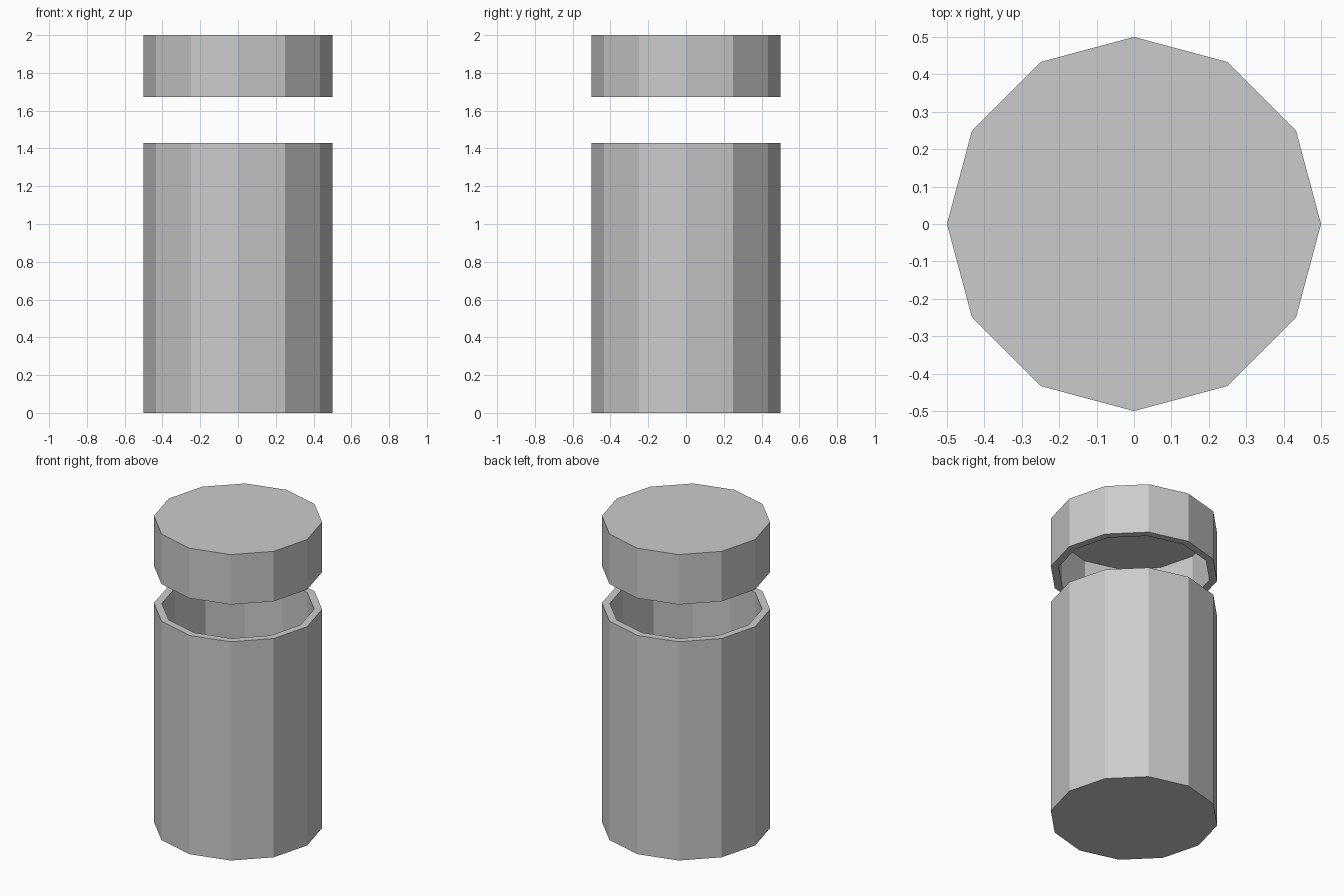
import bpy
import bmesh
from math import sin, cos, pi

SIDES = 12
OUTER, INNER = 0.5, 0.453
WALL = 0.04

cube = bpy.data.objects.get("Cube")
if cube:
    bpy.data.objects.remove(cube, do_unlink=True)

# Single grey finish
grey = bpy.data.materials.new("plain grey")
grey.use_nodes = True
colour = (0.6, 0.6, 0.6, 1)
grey.diffuse_color = colour
grey.node_tree.nodes["Principled BSDF"].inputs["Base Color"].default_value = colour


def hollow_cup(name, closed_z, open_z):
    """Twelve-sided cup: solid end at closed_z, open mouth at open_z."""
    direction = 1 if open_z > closed_z else -1
    floor_z = closed_z + WALL * direction
    profile = [(OUTER, closed_z), (OUTER, open_z), (INNER, open_z), (INNER, floor_z)]
    bm = bmesh.new()
    rings = []
    for radius, z in profile:
        rings.append([bm.verts.new((radius * cos(2 * pi * i / SIDES),
                                    radius * sin(2 * pi * i / SIDES), z))
                      for i in range(SIDES)])
    for a, b in zip(rings, rings[1:]):
        for i in range(SIDES):
            j = (i + 1) % SIDES
            bm.faces.new((a[i], a[j], b[j], b[i]))
    bm.faces.new(rings[0])
    bm.faces.new(rings[-1])
    bmesh.ops.recalc_face_normals(bm, faces=bm.faces)
    mesh = bpy.data.meshes.new(name)
    bm.to_mesh(mesh)
    bm.free()
    mesh.materials.append(grey)
    obj = bpy.data.objects.new(name, mesh)
    bpy.context.collection.objects.link(obj)
    return obj


# Open container and the lid raised above it
hollow_cup("container", 0, 1.43)
hollow_cup("lid", 2, 1.673)
